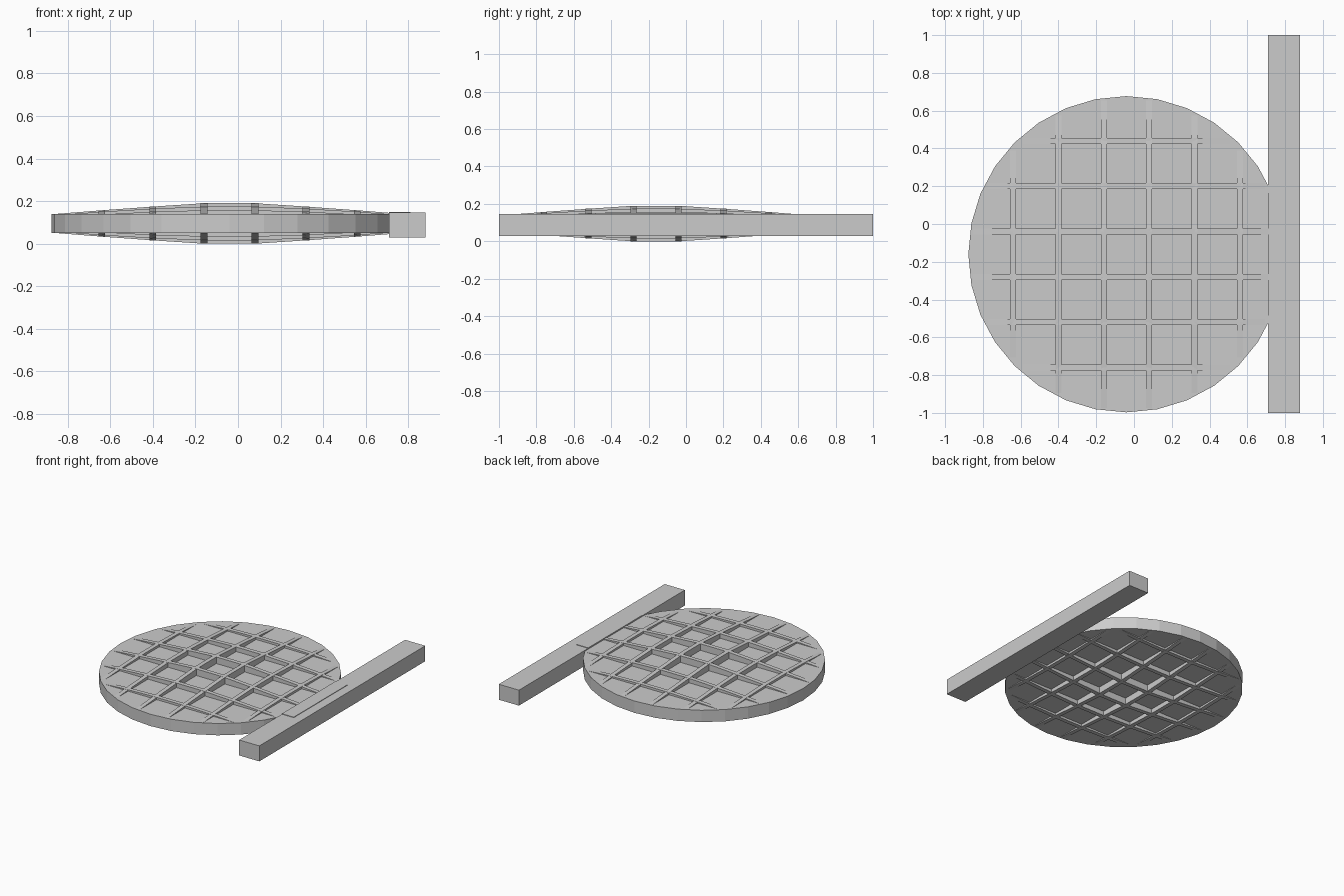
import bpy, bmesh, math

if "Cube" in bpy.data.objects:
    bpy.data.objects.remove(bpy.data.objects["Cube"])

CX, CY, CZ, R = -0.04, -0.16, 0.095, 0.837   # disc centre and radius
HALF = 0.045                                 # half thickness of the flat disc
OFFS = (-0.6, -0.36, -0.12, 0.12, 0.36, 0.6)  # rib spacing
RIB = 0.016                                  # half rib width


def finish(bm, name):
    bmesh.ops.recalc_face_normals(bm, faces=bm.faces)
    me = bpy.data.meshes.new(name)
    bm.to_mesh(me)
    bm.free()
    ob = bpy.data.objects.new(name, me)
    bpy.context.collection.objects.link(ob)
    return ob


def box(name, lo, hi):
    bm = bmesh.new()
    bmesh.ops.create_cube(bm, size=1)
    for v in bm.verts:
        v.co = [l + (c + 0.5) * (h - l) for c, l, h in zip(v.co, lo, hi)]
    return finish(bm, name)


def rise(a, b):
    # ribs follow a shallow dome that meets the rim
    r = math.hypot(a, b)
    return max(0.0, 0.05 * (R - r) / (R - 0.17))


def rib(name, off, along_x):
    end = math.sqrt((R * 0.985) ** 2 - (abs(off) + RIB) ** 2)
    ts = [-end] + [t for t in OFFS if abs(t) < end - 0.02] + [end]
    top = [(t, HALF + (0 if abs(t) == end else rise(t, off))) for t in ts]
    loop = top + [(t, -z) for t, z in reversed(top)]
    bm = bmesh.new()
    sides = []
    for s in (off - RIB, off + RIB):
        sides.append([bm.verts.new((CX + t, CY + s, CZ + z) if along_x
                                   else (CX + s, CY + t, CZ + z)) for t, z in loop])
    n = len(loop)
    bm.faces.new(sides[0])
    bm.faces.new(list(reversed(sides[1])))
    for i in range(n):
        j = (i + 1) % n
        bm.faces.new((sides[0][i], sides[0][j], sides[1][j], sides[1][i]))
    finish(bm, name)


# Round 32-sided plate
bm = bmesh.new()
bmesh.ops.create_cone(bm, cap_ends=True, segments=32, radius1=R, radius2=R, depth=2 * HALF)
disc = finish(bm, "round_plate")
disc.location = (CX, CY, CZ)

# Crossing ribs, raised on both faces
for i, o in enumerate(OFFS):
    rib(f"long_rib_{i + 1}", o, True)
    rib(f"cross_rib_{i + 1}", o, False)

# Side bar and the thin tab joining it to the plate
box("side_bar", (0.71, -1, 0.028), (0.88, 1, 0.146))
box("joining_tab", (0.71, -0.485, 0.04), (0.81, 0.165, 0.15))
